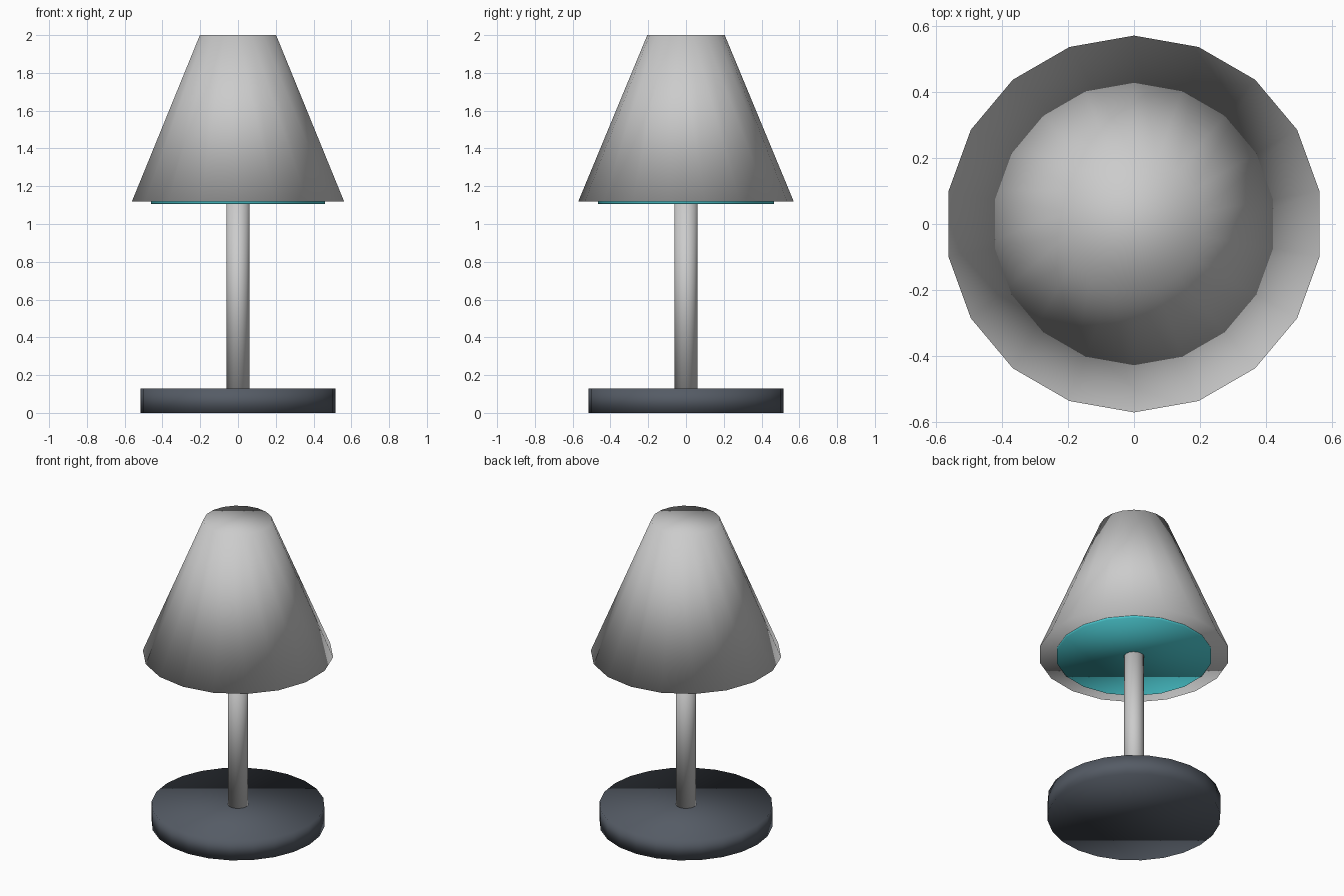
import bpy

if "Cube" in bpy.data.objects:
    bpy.data.objects.remove(bpy.data.objects["Cube"])


def solid(name, sides, r_bottom, r_top, z0, z1, color=None):
    """Capped, smooth-shaded cone or cylinder between two heights."""
    bpy.ops.mesh.primitive_cone_add(
        vertices=sides, radius1=r_bottom, radius2=r_top,
        depth=z1 - z0, location=(0, 0, (z0 + z1) / 2))
    ob = bpy.context.object
    ob.name = name
    bpy.ops.object.shade_smooth()
    if color:
        mat = bpy.data.materials.new(name + "_colour")
        mat.diffuse_color = color
        mat.use_nodes = True
        mat.node_tree.nodes["Principled BSDF"].inputs["Base Color"].default_value = mat.diffuse_color
        ob.data.materials.append(mat)
    return ob


# Heavy round foot
solid("base", 24, 0.517, 0.517, 0.0, 0.13, (0.09, 0.105, 0.13, 1))

# Upright pole, running up into the shade
solid("pole", 16, 0.061, 0.061, 0.12, 1.14)

# Closed tapered shade
solid("shade", 18, 0.57, 0.205, 1.12, 2.0)

# Thin glowing disc under the shade
solid("light_disc", 18, 0.467, 0.467, 1.105, 1.13, (0.07, 0.58, 0.63, 1))
